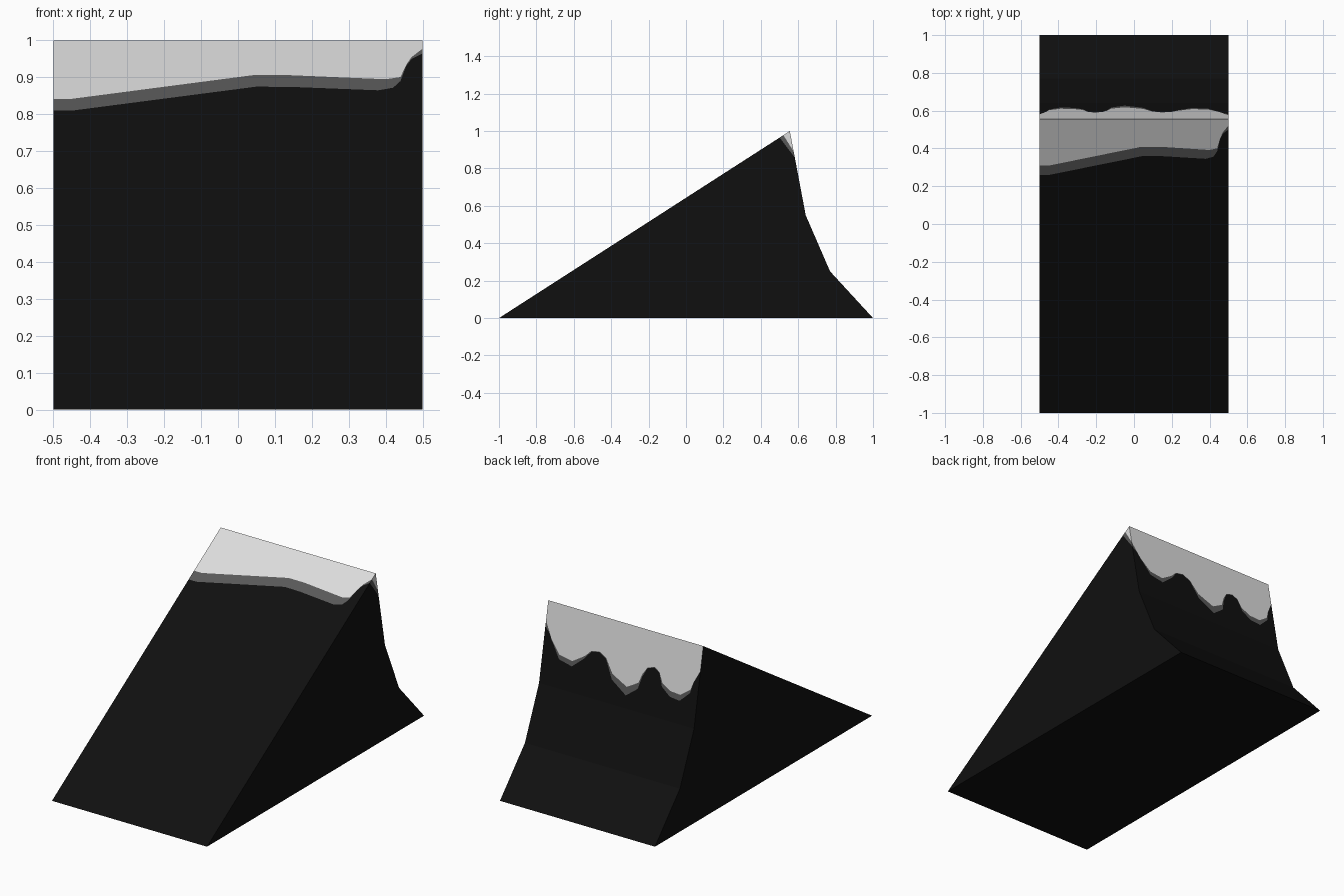
import bpy, bmesh

if "Cube" in bpy.data.objects:
    bpy.data.objects.remove(bpy.data.objects["Cube"])

# Profile of the ramp in y, z
FRONT, RIDGE, BACK1, BACK2, BACK3 = (-1, 0), (0.555, 1), (0.64, 0.55), (0.77, 0.25), (1, 0)

# Painted border heights: (x, z) along the front slope and the back face
front_dark = [(-.5, .81), (-.45, .81), (.05, .875), (.15, .874), (.38, .865), (.42, .872),
              (.44, .89), (.455, .93), (.47, .95), (.5, .965)]
front_light = [(-.5, .842), (-.45, .842), (.04, .906), (.14, .906), (.4, .895), (.44, .901),
               (.456, .935), (.47, .955), (.5, .978)]
back_light = [(-.5, .865), (-.465, .795), (-.45, .749), (-.39, .707), (-.325, .712), (-.27, .742),
              (-.245, .795), (-.21, .814), (-.167, .80), (-.14, .758), (-.12, .705), (-.05, .666),
              (.048, .712), (.098, .786), (.145, .81), (.195, .80), (.233, .763), (.307, .717),
              (.392, .73), (.45, .797), (.5, .89)]


def interp(pts, x):
    for (x0, z0), (x1, z1) in zip(pts, pts[1:]):
        if x <= x1:
            return z0 + (z1 - z0) * (x - x0) / (x1 - x0)
    return pts[-1][1]


def on_edge(a, b, z):
    t = (z - a[1]) / (b[1] - a[1])
    return (a[0] + (b[0] - a[0]) * t, z)


def section(x):
    zb = interp(back_light, x)
    zd = zb - max(0.004, (0.8 - zb) * 0.35)
    if x > 0.499:
        zd = 0.858
    return [FRONT,
            on_edge(FRONT, RIDGE, interp(front_dark, x)),
            on_edge(FRONT, RIDGE, interp(front_light, x)),
            RIDGE,
            on_edge(RIDGE, BACK1, zb),
            on_edge(RIDGE, BACK1, zd),
            BACK1, BACK2, BACK3]


def material(name, v):
    m = bpy.data.materials.new(name)
    m.diffuse_color = (v, v, v, 1)
    m.use_nodes = True
    m.node_tree.nodes["Principled BSDF"].inputs["Base Color"].default_value = m.diffuse_color
    return m


# Strips of the surface: 0 black, 1 grey, 2 light
STRIP = [0, 1, 2, 2, 1, 0, 0, 0, 0]
xs = sorted({p[0] for line in (front_dark, front_light, back_light) for p in line})
bm = bmesh.new()
rings = [[bm.verts.new((x, y, z)) for y, z in section(x)] for x in xs]
n = len(STRIP)
for a, b in zip(rings, rings[1:]):
    for i, mat in enumerate(STRIP):
        j = (i + 1) % n
        bm.faces.new((a[i], b[i], b[j], a[j])).material_index = mat

# Left side is all black; right side has the light tip and grey border
bm.faces.new(rings[0])
r = rings[-1]
for ids, mat in (((2, 3, 4), 2), ((1, 2, 4, 5), 1), ((0, 1, 5, 6, 7, 8), 0)):
    bm.faces.new([r[i] for i in ids]).material_index = mat
bmesh.ops.recalc_face_normals(bm, faces=bm.faces)

mesh = bpy.data.meshes.new("ramp")
bm.to_mesh(mesh)
bm.free()
for name, v in (("black", 0.005), ("dark grey", 0.1), ("light grey", 0.72)):
    mesh.materials.append(material(name, v))
bpy.context.collection.objects.link(bpy.data.objects.new("ramp", mesh))
